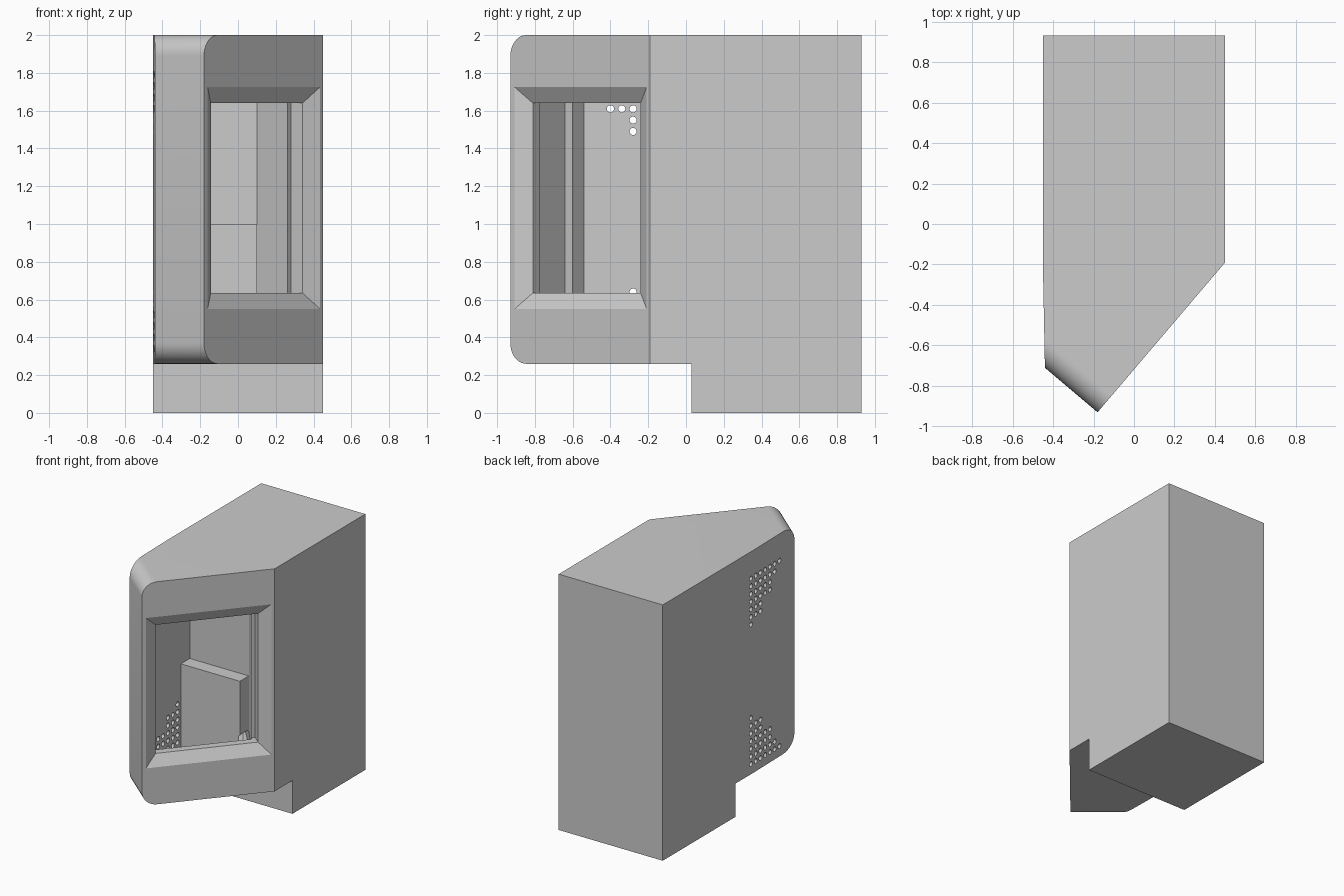
import bpy, bmesh, math
from mathutils import Matrix, Vector

cube = bpy.data.objects.get("Cube")
if cube:
    bpy.data.objects.remove(cube, do_unlink=True)

grey = bpy.data.materials.new("light_grey")
grey.use_nodes = True
grey.diffuse_color = (0.6, 0.6, 0.6, 1)
for node in grey.node_tree.nodes:
    if node.type == 'BSDF_PRINCIPLED':
        node.inputs["Base Color"].default_value = grey.diffuse_color

# Slanted front: t runs along it from the nose, depth runs inward
NOSE = Vector((-0.18, -0.93))
ALONG = Vector((0.63, 0.74)).normalized()
INWARD = Vector((-ALONG.y, ALONG.x))


def slant(t, depth):
    return tuple(NOSE + ALONG * t + INWARD * depth)


def prism(bm, outline, z0, z1):
    rings = [[bm.verts.new((x, y, z)) for x, y in outline] for z in (z0, z1)]
    skin(bm, rings)


def skin(bm, rings):
    """Join equal rings of vertices into a closed solid."""
    n = len(rings[0])
    for a, b in zip(rings, rings[1:]):
        for i in range(n):
            j = (i + 1) % n
            bm.faces.new((a[i], a[j], b[j], b[i]))
    bm.faces.new(rings[0][::-1])
    bm.faces.new(rings[-1])
    bmesh.ops.recalc_face_normals(bm, faces=bm.faces[:])


def finish(bm, name):
    mesh = bpy.data.meshes.new(name)
    bmesh.ops.recalc_face_normals(bm, faces=bm.faces[:])
    bm.to_mesh(mesh)
    bm.free()
    mesh.materials.append(grey)
    obj = bpy.data.objects.new(name, mesh)
    bpy.context.collection.objects.link(obj)
    return obj


def carve(obj, cutter):
    """Subtract the cutter, then discard it."""
    cutter.hide_render = True
    mod = obj.modifiers.new("cut", 'BOOLEAN')
    mod.operation, mod.solver, mod.object = 'DIFFERENCE', 'EXACT', cutter
    deps = bpy.context.evaluated_depsgraph_get()
    mesh = bpy.data.meshes.new_from_object(obj.evaluated_get(deps))
    obj.modifiers.clear()
    obj.data = mesh
    bpy.data.objects.remove(cutter, do_unlink=True)


# Housing: pointed plan with a lowered foot at the back
bm = bmesh.new()
prism(bm, [(-0.45, 0.93), (-0.45, 0.03), (-0.45, -0.2), (-0.44, -0.71), tuple(NOSE),
           (0.45, -0.19), (0.45, 0.03), (0.45, 0.93)], 0.26, 2)
bottom = [v for v in bm.verts if v.co.z < 1 and abs(v.co.y - 0.03) < 0.001]
bmesh.ops.connect_verts(bm, verts=bottom)
foot = [f for f in bm.faces if abs(f.normal.z) > 0.9
        and f.calc_center_median().z < 1 and f.calc_center_median().y > 0.1]
foot = bmesh.ops.extrude_discrete_faces(bm, faces=foot)["faces"]
for f in foot:
    for v in f.verts:
        v.co.z = 0

# Rounded corners above and below the nose
edges = [e for e in bm.edges if abs(e.verts[0].co.z - e.verts[1].co.z) < 0.001
         and all(v.co.x < -0.1 and v.co.y < -0.65 for v in e.verts)]
bmesh.ops.bevel(bm, geom=edges, offset=0.11, offset_type='OFFSET',
                segments=10, profile=0.5, affect='EDGES')
bmesh.ops.dissolve_limit(bm, angle_limit=0.005, verts=bm.verts[:], edges=bm.edges[:])
housing = finish(bm, "housing")

# Hollow chamber with a stepped side wall
bm = bmesh.new()
prism(bm, [slant(0.096, 0.11), slant(0.83, 0.11), (0.1, -0.01), (-0.41, -0.01),
           (-0.41, -0.54), slant(0.148, 0.335), slant(0.096, 0.335)], 0.3, 1.96)
carve(housing, finish(bm, "chamber_cutter"))

# Window with splayed edges
bm = bmesh.new()
rings = []
for depth, grow in ((-0.02, 0.119), (0.05, 0), (0.13, 0)):
    lo, hi = slant(0.114 - grow, depth), slant(0.863 + grow, depth)
    z0, z1 = 0.635 - grow, 1.64 + grow
    rings.append([bm.verts.new((*p, z)) for p, z in
                  ((lo, z0), (hi, z0), (hi, z1), (lo, z1))])
skin(bm, rings)
carve(housing, finish(bm, "window_cutter"))

# Two triangular groups of vent holes in the side wall
bm = bmesh.new()
for column, count in enumerate((7, 6, 6, 4, 4, 2, 1)):
    for row in range(count):
        z = 1.79 - 0.06 * row
        for height in (z, 2.13 - z):
            place = Matrix.Translation((-0.43, -0.16 - 0.06 * column, height))
            bmesh.ops.create_cone(bm, cap_ends=True, segments=14, radius1=0.019,
                                  radius2=0.019, depth=0.12,
                                  matrix=place @ Matrix.Rotation(math.pi / 2, 4, 'Y'))
carve(housing, finish(bm, "vent_cutter"))

bpy.ops.object.select_all(action='DESELECT')
housing.select_set(True)
bpy.context.view_layer.objects.active = housing
bpy.ops.object.shade_smooth_by_angle(angle=math.radians(25))

# Block standing against the chamber's rear wall
bm = bmesh.new()
prism(bm, [(-0.42, 0), (-0.42, -0.12), (0.1, -0.12), (0.1, 0)], 0.29, 1)
finish(bm, "inner_block")

# Low bracket in the chamber corner
bm = bmesh.new()
prism(bm, [(0.09, 0), (0.09, -0.12), (0.18, -0.25), (0.28, -0.22)], 0.29, 0.6)
top = [e for e in bm.edges if all(v.co.z > 0.5 for v in e.verts)]
bmesh.ops.bevel(bm, geom=top, offset=0.03, segments=1, affect='EDGES')
finish(bm, "corner_bracket")
